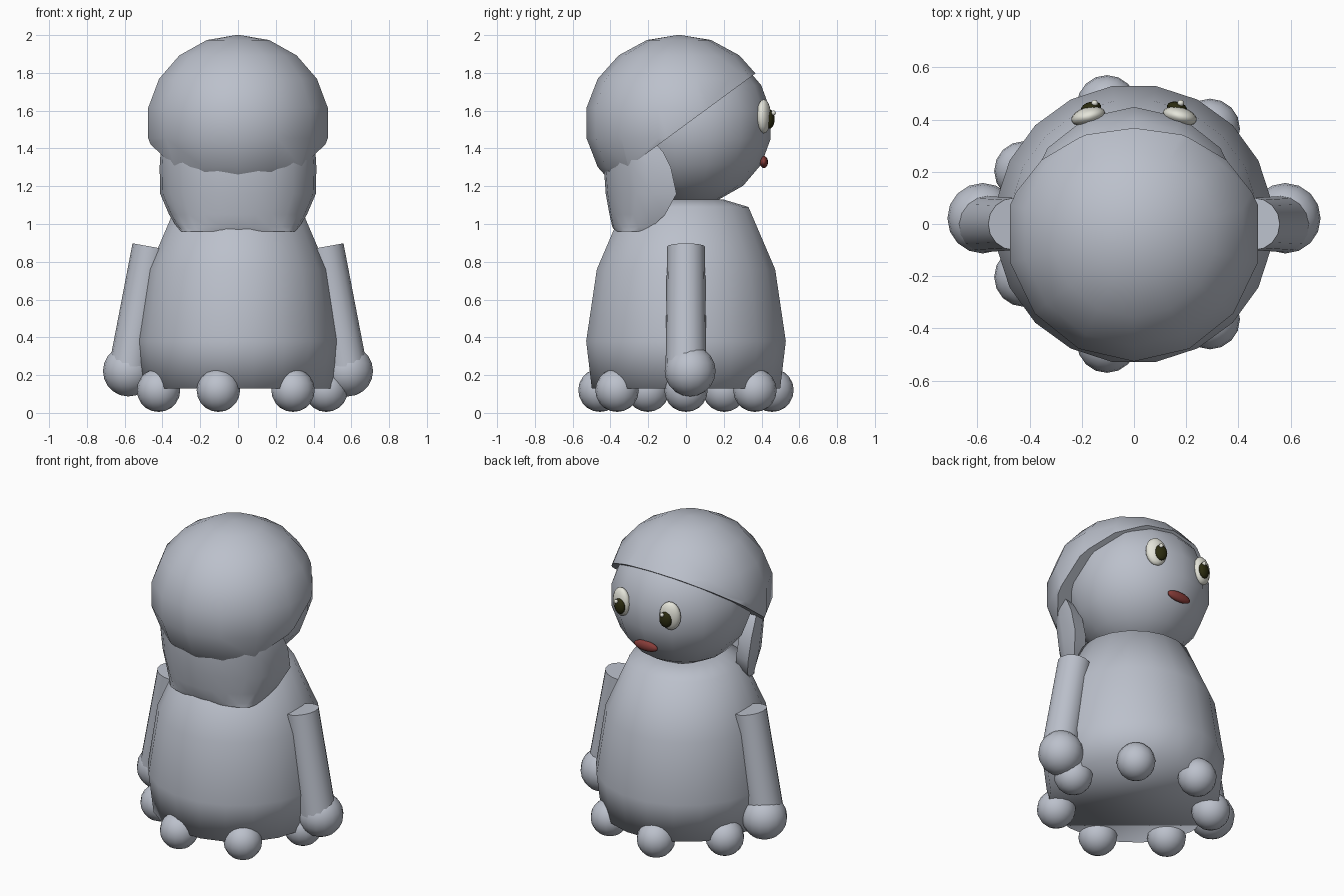
import bpy, bmesh
from math import sin, cos, pi, radians, atan2
from mathutils import Matrix, Vector

if "Cube" in bpy.data.objects:
    bpy.data.objects.remove(bpy.data.objects["Cube"])


def material(name, rgb):
    m = bpy.data.materials.new(name)
    m.use_nodes = True
    m.diffuse_color = (*rgb, 1)
    m.node_tree.nodes["Principled BSDF"].inputs["Base Color"].default_value = (*rgb, 1)
    return m


GREY = material("soft grey", (0.50, 0.53, 0.60))
WHITE = material("eye white", (0.78, 0.78, 0.70))
DARK = material("pupil dark", (0.025, 0.025, 0.005))
RED = material("mouth red", (0.24, 0.045, 0.04))


def finish(bm, name, mat, angle=180):
    bmesh.ops.remove_doubles(bm, verts=bm.verts, dist=1e-5)
    bmesh.ops.recalc_face_normals(bm, faces=bm.faces)
    mesh = bpy.data.meshes.new(name)
    bm.to_mesh(mesh)
    bm.free()
    mesh.materials.append(mat)
    ob = bpy.data.objects.new(name, mesh)
    bpy.context.collection.objects.link(ob)
    bpy.ops.object.select_all(action='DESELECT')
    ob.select_set(True)
    bpy.context.view_layer.objects.active = ob
    bpy.ops.object.shade_smooth_by_angle(angle=radians(angle))
    return ob


def loft(rings, caps=True):
    """Skin a list of closed rings of points."""
    bm = bmesh.new()
    rows = [[bm.verts.new(p) for p in ring] for ring in rings]
    n = len(rows[0])
    for a, b in zip(rows, rows[1:]):
        for i in range(n):
            j = (i + 1) % n
            bm.faces.new((a[i], a[j], b[j], b[i]))
    if caps:
        bm.faces.new(rows[0][::-1])
        bm.faces.new(rows[-1])
    return bm


def lathe(profile, n, phase=0.0, caps=True):
    return loft([[(r * cos(phase + 2 * pi * i / n), r * sin(phase + 2 * pi * i / n), z)
                  for i in range(n)] for r, z in profile], caps)


def ball(centre, radii, n=16, rings=10, turn=0.0):
    prof = [(sin(pi * k / rings), -cos(pi * k / rings)) for k in range(rings + 1)]
    bm = lathe(prof, n, pi / 2, caps=False)
    bm.transform(Matrix.Translation(centre) @ Matrix.Rotation(turn, 4, 'Z')
                 @ Matrix.Diagonal((*radii, 1)))
    return bm


# Body: bell-shaped, closed underneath
finish(lathe([(0.505, 0.13), (0.535, 0.38), (0.478, 0.76), (0.335, 1.09), (0.2, 1.13)],
             20, pi / 20), "body", GREY)

# Ring of seven feet
for k in range(7):
    a = 2 * pi * k / 7
    finish(ball((0.467 * cos(a), 0.467 * sin(a), 0.12), (0.115,) * 3), "foot_%d" % (k + 1), GREY)

# Head
finish(ball((0, 0.03, 1.525), (0.43, 0.425, 0.42), 14, 9), "head", GREY)

# Cap of hair: faceted ball cut on a slope
bm = ball((0, -0.037, 1.535), (0.495, 0.497, 0.467), 14, 9)
cut = bmesh.ops.bisect_plane(bm, geom=bm.verts[:] + bm.edges[:] + bm.faces[:],
                             plane_co=(0, -0.05, 1.49), plane_no=(0, -0.735, 1),
                             clear_inner=True)
bmesh.ops.holes_fill(bm, edges=[e for e in bm.edges if e.is_boundary], sides=0)
finish(bm, "hair_cap", GREY, 60)


# Hair at the back of the neck: crescent section, tucked in at the bottom
def crescent(z, width, front, back, thick=0.10, n=12):
    outer = [(width * cos(pi * i / n), front + (back - front) * sin(pi * i / n) ** 0.8, z)
             for i in range(n + 1)]
    inner = [((width - thick) * cos(pi * i / n),
              front - 0.02 + (back - front + thick) * sin(pi * i / n), z)
             for i in range(n, -1, -1)]
    return outer + inner


finish(loft([crescent(*row) for row in (
    (0.96, 0.30, -0.25, -0.375), (0.985, 0.325, -0.18, -0.39), (1.05, 0.365, -0.11, -0.405),
    (1.16, 0.412, -0.05, -0.425), (1.30, 0.415, -0.08, -0.435), (1.38, 0.41, -0.12, -0.43),
    (1.45, 0.39, -0.18, -0.41))]), "back_hair", GREY, 60)

# Arms and hands
for side, label in ((1, "left"), (-1, "right")):
    top, low = Vector((side * 0.46, 0, 0.88)), Vector((side * 0.575, 0, 0.24))
    bm = lathe([(0.108, 0), (0.1, (top - low).length)], 16)
    bm.transform(Matrix.Translation(low) @ (top - low).to_track_quat('Z', 'Y').to_matrix().to_4x4())
    finish(bm, label + "_arm", GREY, 50)
    finish(ball((side * 0.58, 0.022, 0.222), (0.135,) * 3), label + "_hand", GREY)

    # Eyes
    turn = -side * 0.25
    finish(ball((side * 0.175, 0.412, 1.57), (0.067, 0.036, 0.09), turn=turn), label + "_eye", WHITE)
    finish(ball((side * 0.165, 0.444, 1.555), (0.04, 0.024, 0.05), turn=turn), label + "_pupil", DARK)
    finish(ball((side * 0.165 + 0.014, 0.463, 1.588), (0.013,) * 3, 10, 6), label + "_glint", WHITE)

# Mouth
finish(ball((0, 0.412, 1.328), (0.085, 0.022, 0.032)), "mouth", RED)
